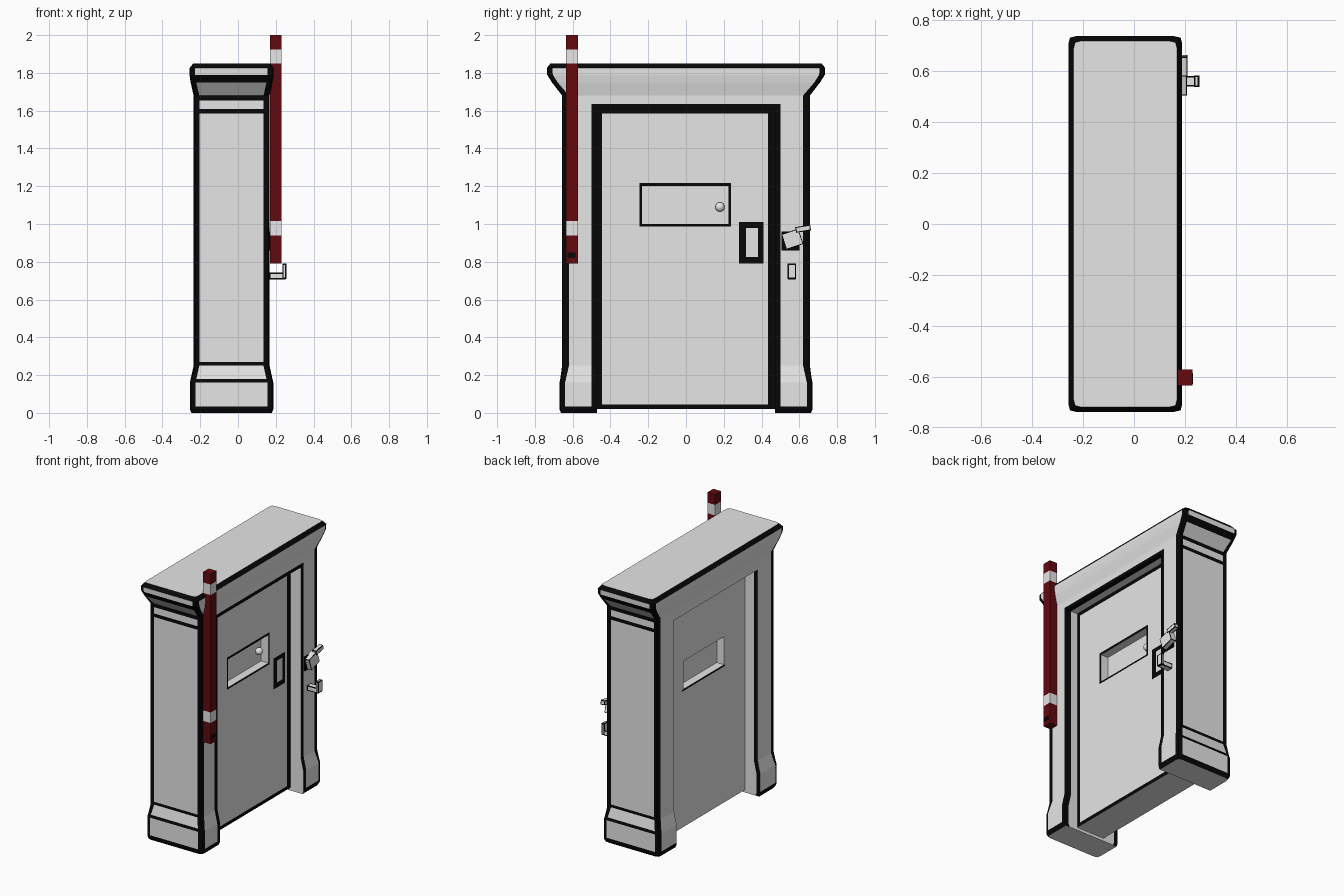
import bpy, bmesh, math
from mathutils import Matrix, Vector

if "Cube" in bpy.data.objects:
    bpy.data.objects.remove(bpy.data.objects["Cube"])


def material(name, rgb):
    m = bpy.data.materials.new(name)
    m.diffuse_color = (*rgb, 1)
    m.use_nodes = True
    m.node_tree.nodes["Principled BSDF"].inputs["Base Color"].default_value = m.diffuse_color
    return m


MATS = [material("stone grey", (0.79, 0.79, 0.79)),
        material("ink black", (0.002, 0.002, 0.002)),
        material("dark red", (0.125, 0.003, 0.005)),
        material("stripe white", (0.82, 0.82, 0.82))]
GREY, BLACK, RED, WHITE = range(4)


def lattice(name, xs, ys, zs, paint, solid=lambda c: True, warp=lambda v: v):
    """Block cut by planes; cells can be removed, faces painted by rule."""
    grid = [sorted(xs), sorted(ys), sorted(zs)]
    n = [len(g) - 1 for g in grid]

    def mid(i):
        return Vector([(grid[a][i[a]] + grid[a][i[a] + 1]) / 2 for a in range(3)])

    def filled(i):
        return all(0 <= i[a] < n[a] for a in range(3)) and solid(mid(i))

    bm, verts = bmesh.new(), {}

    def vert(i):
        if i not in verts:
            verts[i] = bm.verts.new(warp(Vector([grid[a][i[a]] for a in range(3)])))
        return verts[i]

    for cell in ((i, j, k) for i in range(n[0]) for j in range(n[1]) for k in range(n[2])):
        if not filled(cell):
            continue
        for a in range(3):
            for s in (-1, 1):
                nb = list(cell)
                nb[a] += s
                if filled(nb):
                    continue
                b, c = (a + 1) % 3, (a + 2) % 3
                loop = []
                for u, v in ((0, 0), (1, 0), (1, 1), (0, 1))[::s]:
                    p = list(cell)
                    p[a] += s > 0
                    p[b] += u
                    p[c] += v
                    loop.append(vert(tuple(p)))
                f = bm.faces.new(loop)
                centre = mid(cell)
                centre[a] = grid[a][cell[a] + (s > 0)]
                f.material_index = paint(centre, a, s)
    me = bpy.data.meshes.new(name)
    bm.to_mesh(me)
    bm.free()
    for m in MATS:
        me.materials.append(m)
    ob = bpy.data.objects.new(name, me)
    bpy.context.collection.objects.link(ob)
    return ob


def outlined_box(name, centre, size, edge=0.006, tilt=0):
    """Small light box with black painted edges, tilted about x."""
    h = [s / 2 for s in size]
    cuts = [(-d, edge - d, d - edge, d) for d in h]

    def paint(c, a, s):
        return BLACK if any(abs(c[k]) > h[k] - edge for k in range(3) if k != a) else WHITE
    ob = lattice(name, *cuts, paint)
    ob.data.transform(Matrix.Translation(centre) @ Matrix.Rotation(math.radians(tilt), 4, 'X'))
    return ob


# Door frame: two pillars and a lintel with flared base and cornice
PROFILE = [(0, .012, .012), (.02, .02, .02), (.16, .02, .02), (.25, 0, 0), (1.68, 0, 0),
           (1.75, .016, .06), (1.79, .022, .085), (1.825, .022, .087), (1.85, .002, .068)]
BANDS = [(0, .035), (.16, .18), (.25, .27), (1.585, 1.61), (1.655, 1.68),
         (1.75, 1.79), (1.825, 1.85)]


def frame_warp(v):
    dx, dy = PROFILE[-1][1:]
    for (z0, x0, y0), (z1, x1, y1) in zip(PROFILE, PROFILE[1:]):
        if v.z <= z1:
            t = (v.z - z0) / (z1 - z0)
            dx, dy = x0 + t * (x1 - x0), y0 + t * (y1 - y0)
            break
    corner = abs(v.y) > .64 and (v.x > .16 or v.x < -.23)
    pull = .006 if corner else 0
    x, y = v.x, v.y
    if abs(y) > .6:
        y += math.copysign(dy - pull, y)
    x += (dx - pull) if x > 0 else (pull - dx)
    return Vector((x, y, v.z))


def frame_paint(c, a, s):
    ay = abs(c.y)
    if a == 2 and c.z > 1.8:
        return GREY
    side = c.x > .135 or c.x < -.205
    if a == 1:
        if ay < .6:
            return BLACK if c.x < -.205 or (side and c.y < 0) else GREY
        band = any(lo < c.z < hi for lo, hi in BANDS)
        return BLACK if band or side else GREY
    if a == 2:
        return BLACK if side and c.z > 1 else GREY
    rim = s > 0 and ay < .5 and c.z < 1.635
    return BLACK if rim or ay > .62 or c.z > 1.825 or c.z < .03 else GREY


lattice("door_frame", (-.235, -.205, .135, .167),
        [s * y for s in (-1, 1) for y in (.47, .50, .62, .65)],
        {.02, 1.635} | {z for b in BANDS for z in b},
        frame_paint, lambda c: abs(c.y) > .47 or c.z > 1.61, frame_warp)


# Door slab with a window niche on both sides and a painted handle plate
def within(c, y0, y1, z0, z1):
    return y0 < c.y < y1 and z0 < c.z < z1


def door_solid(c):
    return not within(c, -.232, .225, 1.0, 1.2) or -.08 < c.x < .025


def door_paint(c, a, s):
    if a != 0:
        return GREY
    ring = within(c, -.245, .238, .988, 1.216)
    if s < 0:
        return BLACK if c.x < -.12 and ring and c.z < 1.0 else GREY
    if c.x < .05:
        return GREY
    handle = within(c, .28, .41, .79, 1.01) and not within(c, .318, .382, .825, .98)
    edge = c.y < -.445 or c.y > .435 or c.z < .045 or c.z > 1.585
    return BLACK if edge or ring or handle else GREY


lattice("door", (-.137, -.08, .025, .083),
        (-.47, -.445, -.245, -.232, .225, .238, .28, .318, .382, .41, .435, .47),
        (.02, .045, .79, .825, .98, .988, 1.0, 1.01, 1.2, 1.216, 1.585, 1.61),
        door_paint, door_solid)

# Round knob in the window niche
bpy.ops.mesh.primitive_uv_sphere_add(segments=16, ring_count=10, radius=.025,
                                     location=(.04, .18, 1.09))
knob = bpy.context.object
knob.name = "window_knob"
knob.data.materials.append(MATS[GREY])
bpy.ops.object.shade_smooth()

# Striped barrier pole
lattice("barrier_pole", (.17, .229), (-.634, -.571), (.79, .94, 1.015, 1.85, 1.925, 2.0),
        lambda c, a, s: WHITE if .94 < c.z < 1.015 or 1.85 < c.z < 1.925 else RED)
lattice("pole_pivot_mark", (.226, .231), (-.628, -.585), (.82, .85), lambda c, a, s: BLACK)

# Catch bracket for the pole
outlined_box("bracket_shelf", (.208, .56, .725), (.086, .04, .035))
outlined_box("bracket_lip", (.246, .56, .75), (.02, .044, .08))

# Tilted latch lever
lattice("latch_plate", (.16, .175), (.505, .60), (.86, .96), lambda c, a, s: BLACK)
outlined_box("latch_body", (.185, .563, .92), (.045, .095, .085), .004, 18)
outlined_box("latch_arm", (.195, .62, .975), (.03, .08, .03), .005, 10)
